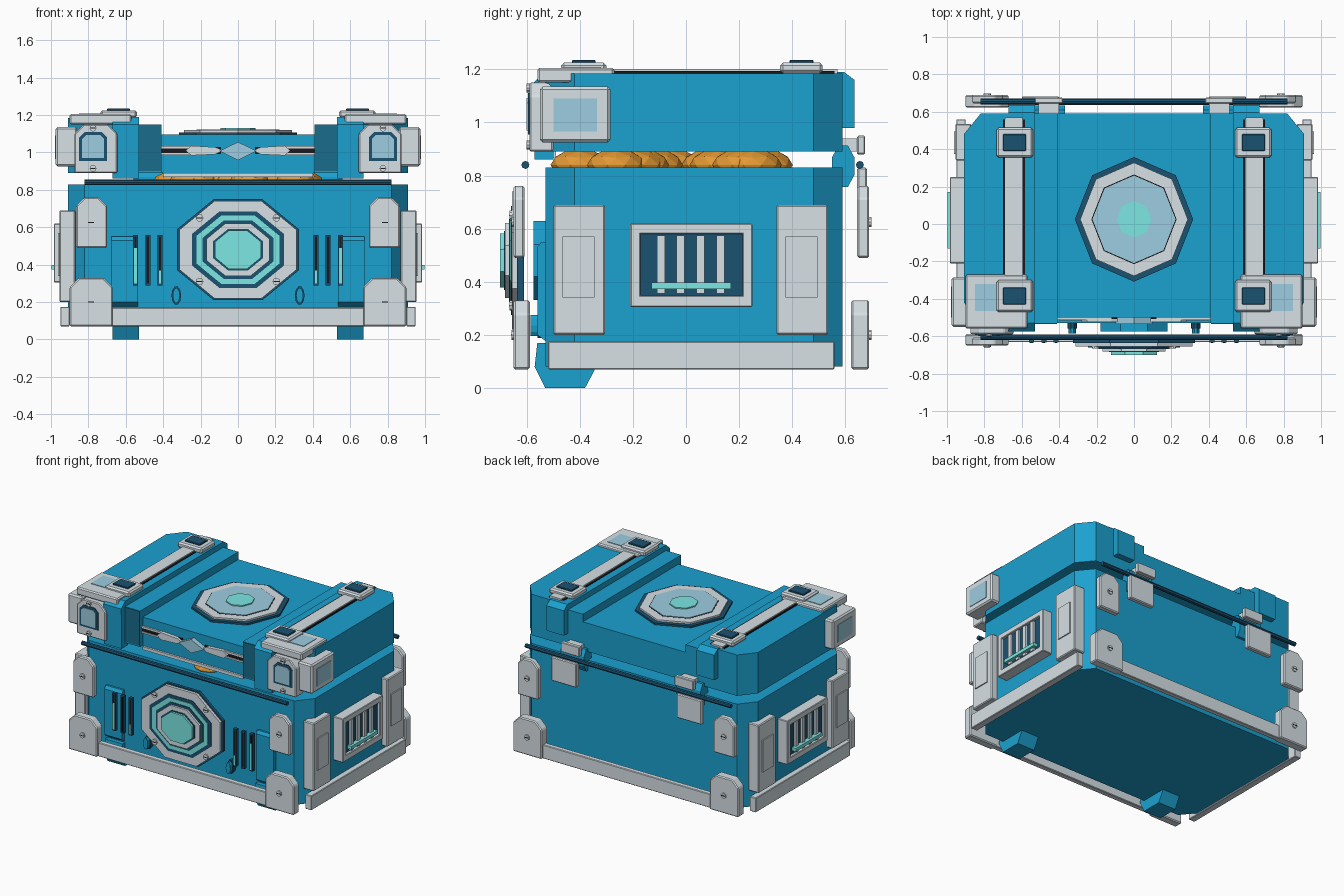
import bpy, bmesh, math, random
from mathutils import Vector

random.seed(4)

def material(name, r, g, b):
    m = bpy.data.materials.new(name)
    m.diffuse_color = (r, g, b, 1)
    return m

BLUE = material("bright_blue", 0.011, 0.355, 0.63)
DEEP = material("deep_blue", 0.01, 0.15, 0.26)
GRAY = material("silver_gray", 0.68, 0.75, 0.785)
NAVY = material("navy", 0.011, 0.085, 0.165)
PALE = material("pale_blue", 0.34, 0.61, 0.75)
TEAL = material("teal", 0.20, 0.80, 0.77)
GOLD = material("gold", 0.78, 0.32, 0.035)
BLACK = material("black", 0.01, 0.01, 0.012)


def prism(name, pts, axis, d0, d1, mat, bevel=0.0):
    """Extrude a 2D outline along an axis: x uses (y,z), y uses (x,z), z uses (x,y)."""
    place = {'x': lambda p, d: (d, p[0], p[1]),
             'y': lambda p, d: (p[0], d, p[1]),
             'z': lambda p, d: (p[0], p[1], d)}[axis]
    bm = bmesh.new()
    lo = [bm.verts.new(place(p, d0)) for p in pts]
    hi = [bm.verts.new(place(p, d1)) for p in pts]
    n = len(pts)
    bm.faces.new(lo)
    bm.faces.new(hi)
    for i in range(n):
        j = (i + 1) % n
        bm.faces.new((lo[i], lo[j], hi[j], hi[i]))
    bmesh.ops.recalc_face_normals(bm, faces=bm.faces[:])
    me = bpy.data.meshes.new(name)
    bm.to_mesh(me)
    bm.free()
    me.materials.append(mat)
    ob = bpy.data.objects.new(name, me)
    bpy.context.collection.objects.link(ob)
    if bevel:
        mod = ob.modifiers.new("bevel", 'BEVEL')
        mod.width, mod.segments = bevel, 1
    return ob


def rect(x0, x1, y0, y1):
    return [(x0, y0), (x1, y0), (x1, y1), (x0, y1)]


def box(name, x0, x1, y0, y1, z0, z1, mat, bevel=0.0):
    return prism(name, rect(x0, x1, y0, y1), 'z', z0, z1, mat, bevel)


def mbox(name, s, x0, x1, *rest):
    """Box mirrored to side s."""
    a, b = sorted((s * x0, s * x1))
    return box(name, a, b, *rest)


def cut_top(x0, x1, z0, z1, c):
    return [(x0, z0), (x1, z0), (x1, z1 - c), (x1 - c, z1), (x0 + c, z1), (x0, z1 - c)]


def mirror(pts, s):
    return [(s * x, y) for x, y in pts]


def ring(cx, cy, rx, ry, n, turn=0.0):
    return [(cx + rx * math.cos(turn + 2 * math.pi * i / n),
             cy + ry * math.sin(turn + 2 * math.pi * i / n)) for i in range(n)]


# Body with chamfered corners
outline = [(-0.82, -0.53), (0.82, -0.53), (0.91, -0.42), (0.91, 0.48),
           (0.82, 0.59), (-0.82, 0.59), (-0.91, 0.48), (-0.91, -0.42)]
prism("body", outline, 'z', 0.08, 0.83, BLUE)

# Gold pile under the lid
spots = [(random.uniform(-0.4, 0.4), random.uniform(-0.32, 0.34)) for i in range(18)]
for x, y in spots + [(0.06, -0.40)]:
    bm = bmesh.new()
    bmesh.ops.create_icosphere(bm, subdivisions=2, radius=0.11)
    for v in bm.verts:
        v.co = Vector((v.co.x + x, v.co.y + y, v.co.z * 0.55 + 0.84))
    me = bpy.data.meshes.new("gold_piece")
    bm.to_mesh(me)
    bm.free()
    me.materials.append(GOLD)
    bpy.context.collection.objects.link(bpy.data.objects.new("gold_piece", me))

# Lid centre, lower than its ends
box("lid_centre", -0.42, 0.42, -0.50, 0.59, 0.89, 1.095, BLUE)
box("lid_lip", -0.40, 0.40, -0.515, -0.49, 0.868, 0.89, GRAY)
prism("front_diamond", [(-0.10, 1.008), (0, 0.958), (0.10, 1.008), (0, 1.056)],
      'y', -0.535, -0.49, PALE)

# Bottom trim and rails stand off the walls, front and back
box("front_trim", -0.88, 0.88, -0.632, -0.592, 0.07, 0.17, GRAY, 0.004)
box("back_trim", -0.88, 0.88, 0.635, 0.672, 0.07, 0.17, GRAY, 0.004)
for y in (-0.605, 0.655):
    prism("rail", ring(y, 0.84, 0.015, 0.015, 8), 'x', -0.82, 0.82, NAVY)

# Octagonal front emblem in stepped layers
octagon = [(-0.13, -0.27), (0.13, -0.27), (0.325, -0.11), (0.325, 0.11),
           (0.13, 0.27), (-0.13, 0.27), (-0.325, 0.11), (-0.325, -0.11)]
for name, k, y0, y1, mat in (
        ("emblem_mount", 0.55, -0.51, -0.575, BLUE), ("emblem_rim", 1.0, -0.612, -0.635, NAVY),
        ("emblem_plate", 0.965, -0.63, -0.655, GRAY), ("emblem_groove", 0.76, -0.63, -0.659, NAVY),
        ("emblem_glow_ring", 0.68, -0.63, -0.663, TEAL), ("emblem_inner_groove", 0.58, -0.63, -0.667, NAVY),
        ("emblem_inner_ring", 0.52, -0.63, -0.682, GRAY), ("emblem_core_rim", 0.41, -0.63, -0.685, NAVY),
        ("emblem_core", 0.38, -0.63, -0.70, TEAL)):
    prism(name, [(x * k, 0.48 + z * k) for x, z in octagon], 'y', y0, y1, mat)

# Octagonal lid emblem
for name, r, z, mat in (("lid_emblem_rim", 0.333, 1.108, NAVY), ("lid_emblem_ring", 0.303, 1.12, GRAY),
                        ("lid_emblem_line", 0.24, 1.121, BLACK), ("lid_emblem_disc", 0.234, 1.124, PALE),
                        ("lid_emblem_core", 0.098, 1.132, TEAL)):
    prism(name, ring(0, 0.025, r * 0.95, r, 8, math.pi / 2), 'z', 1.09, z, mat)


def bolt(x, z, y0, y1, r=0.02):
    prism("bolt", ring(x, z, r, r, 10), 'y', y0, y1, GRAY)
    ys = y1 + (0.001 if y1 > y0 else -0.001)
    prism("bolt_slot", rect(x - r * 0.8, x + r * 0.8, z - 0.003, z + 0.003), 'y', y1, ys, BLACK)


for s in (-1, 1):
    # Lid ends: step, chamfered end block, raised band
    mbox("lid_step", s, 0.41, 0.54, -0.53, 0.59, 0.89, 1.15, BLUE)
    mbox("lid_step_front", s, 0.412, 0.54, -0.534, -0.53, 0.90, 1.148, DEEP)
    end = [(0.53, -0.53), (0.82, -0.53), (0.91, -0.42), (0.91, 0.48), (0.82, 0.59), (0.53, 0.59)]
    prism("lid_end", mirror(end, s), 'z', 0.89, 1.185, BLUE)
    band = [(-0.57, 0.86), (-0.5, 0.86), (-0.5, 0.9), (0.55, 0.9), (0.59, 0.98), (0.635, 0.98),
            (0.635, 1.16), (0.595, 1.19), (-0.53, 1.19), (-0.575, 1.15)]
    prism("lid_band", band, 'x', s * 0.53, s * 0.67, BLUE)

    # Strap along the lid top and its pads
    mbox("strap_shadow", s, 0.583, 0.70, -0.45, 0.56, 1.185, 1.194, BLACK)
    mbox("strap", s, 0.597, 0.69, -0.45, 0.57, 1.185, 1.202, GRAY)
    for y, h in ((0.435, 0.08), (-0.385, 0.085)):
        mbox("strap_pad", s, 0.54, 0.735, y - h, y + h, 1.185, 1.225, GRAY, 0.01)
        mbox("strap_pad_inset", s, 0.578, 0.70, y - 0.045, y + 0.045, 1.22, 1.235, NAVY, 0.003)

    # Lid corner bracket: top, front and side plates with windows
    mbox("bracket_top", s, 0.57, 0.90, -0.56, -0.27, 1.15, 1.205, GRAY, 0.008)
    mbox("bracket_top_window", s, 0.70, 0.85, -0.465, -0.32, 1.20, 1.209, PALE)
    prism("bracket_front", mirror(cut_top(0.645, 0.875, 0.89, 1.15, 0.05), s), 'y', -0.59, -0.50, GRAY, 0.006)
    prism("bracket_front_frame", mirror(cut_top(0.70, 0.85, 0.955, 1.11, 0.03), s), 'y', -0.595, -0.58, NAVY)
    prism("bracket_front_window", mirror(cut_top(0.717, 0.833, 0.97, 1.093, 0.02), s), 'y', -0.60, -0.59, PALE)
    bolt(s * 0.775, 1.13, -0.585, -0.60, 0.018)
    bolt(s * 0.775, 0.915, -0.585, -0.60, 0.018)
    mbox("bracket_side", s, 0.86, 0.975, -0.55, -0.285, 0.925, 1.135, GRAY, 0.01)
    mbox("bracket_side_window", s, 0.97, 0.979, -0.50, -0.335, 0.965, 1.09, PALE)

    # Slots in the lid front, with a tapered bar
    mbox("front_slot_gap", s, 0.09, 0.41, -0.508, -0.495, 0.992, 1.028, BLACK)
    mbox("front_slot_edge", s, 0.25, 0.41, -0.514, -0.50, 1.022, 1.034, GRAY)
    mbox("front_slot_edge", s, 0.25, 0.41, -0.514, -0.50, 0.986, 0.997, GRAY)
    wedge = [(0.08, 1.01), (0.12, 0.99), (0.25, 0.984), (0.28, 1.01), (0.25, 1.036), (0.12, 1.028)]
    prism("front_slot_wedge", mirror(wedge, s), 'y', -0.525, -0.50, GRAY)

    # Corner plates, front and back
    for y0, y0h, y1 in ((-0.588, -0.608, -0.65), (0.622, 0.645, 0.69)):
        prism("corner_plate_low", mirror(cut_top(0.67, 0.90, 0.07, 0.33, 0.05), s), 'y', y0, y1, GRAY, 0.007)
        prism("corner_plate_high", mirror(cut_top(0.70, 0.865, 0.49, 0.76, 0.045), s), 'y', y0h, y1, GRAY, 0.007)
        for z in (0.20, 0.625):
            bolt(s * 0.785, z, y1 * 0.99, y1 + math.copysign(0.008, y1))
    for z in (-0.17, 0.17):
        bolt(s * 0.205, 0.48 + z, -0.64, -0.665)

    # Front ridge, standing vents and loops
    ridge = [(-0.52, 0.17), (-0.56, 0.20), (-0.56, 0.53), (-0.545, 0.55), (-0.52, 0.55)]
    prism("front_ridge", ridge, 'x', s * 0.535, s * 0.675, BLUE)
    for x in (0.417, 0.482, 0.548):
        mbox("vent_slot", s, x - 0.013, x + 0.013, -0.634, -0.61, 0.29, 0.56, NAVY)
        mbox("vent_gap", s, x - 0.006, x + 0.006, -0.635, -0.63, 0.30, 0.55, BLACK)
    mbox("vent_glow", s, 0.54, 0.555, -0.637, -0.63, 0.30, 0.49, TEAL)
    mbox("vent_glow", s, 0.412, 0.422, -0.637, -0.63, 0.30, 0.37, TEAL)
    prism("front_loop", ring(s * 0.33, 0.235, 0.026, 0.05, 10), 'y', -0.56, -0.52, NAVY)
    prism("front_loop_core", ring(s * 0.33, 0.235, 0.019, 0.042, 10), 'y', -0.585, -0.52, BLUE)

    # Front feet
    foot = [(-0.57, 0.08), (-0.53, 0.0), (-0.38, 0.0), (-0.335, 0.085), (-0.5, 0.17), (-0.56, 0.17)]
    prism("front_foot", foot, 'x', s * 0.53, s * 0.67, BLUE)

    # Side trim, upright panels and grille
    mbox("side_trim", s, 0.90, 0.95, -0.52, 0.56, 0.07, 0.175, GRAY, 0.004)
    for y0, y1 in ((-0.50, -0.305), (0.34, 0.535)):
        mbox("side_panel", s, 0.87, 0.955, y0, y1, 0.20, 0.69, GRAY, 0.006)
        mbox("side_panel_inset", s, 0.95, 0.963, y0 + 0.035, y1 - 0.04, 0.34, 0.57, GRAY)
    mbox("grille_back", s, 0.90, 0.965, -0.19, 0.23, 0.33, 0.60, NAVY)
    for z0, z1 in ((0.305, 0.348), (0.58, 0.62)):
        mbox("grille_frame_rail", s, 0.90, 0.985, -0.21, 0.25, z0, z1, GRAY, 0.004)
    for y0, y1 in ((-0.21, -0.172), (0.212, 0.25)):
        mbox("grille_frame_post", s, 0.90, 0.985, y0, y1, 0.31, 0.615, GRAY, 0.004)
    for y in (-0.095, -0.02, 0.055, 0.13):
        mbox("grille_bar", s, 0.95, 0.98, y - 0.015, y + 0.015, 0.355, 0.575, GRAY)
    mbox("grille_glow", s, 0.96, 0.997, -0.13, 0.17, 0.373, 0.397, TEAL)

    # Back hinges
    mbox("hinge_plate", s, 0.40, 0.60, 0.645, 0.682, 0.655, 0.83, GRAY, 0.006)
    mbox("hinge_tab", s, 0.38, 0.53, 0.645, 0.675, 0.88, 0.95, GRAY, 0.004)
    prism("hinge_knuckle", ring(0.592, 0.835, 0.046, 0.085, 8, math.pi / 8), 'x', s * 0.37, s * 0.56, BLUE)
    mbox("hinge_arm", s, 0.40, 0.51, 0.58, 0.65, 0.89, 0.94, GRAY)
